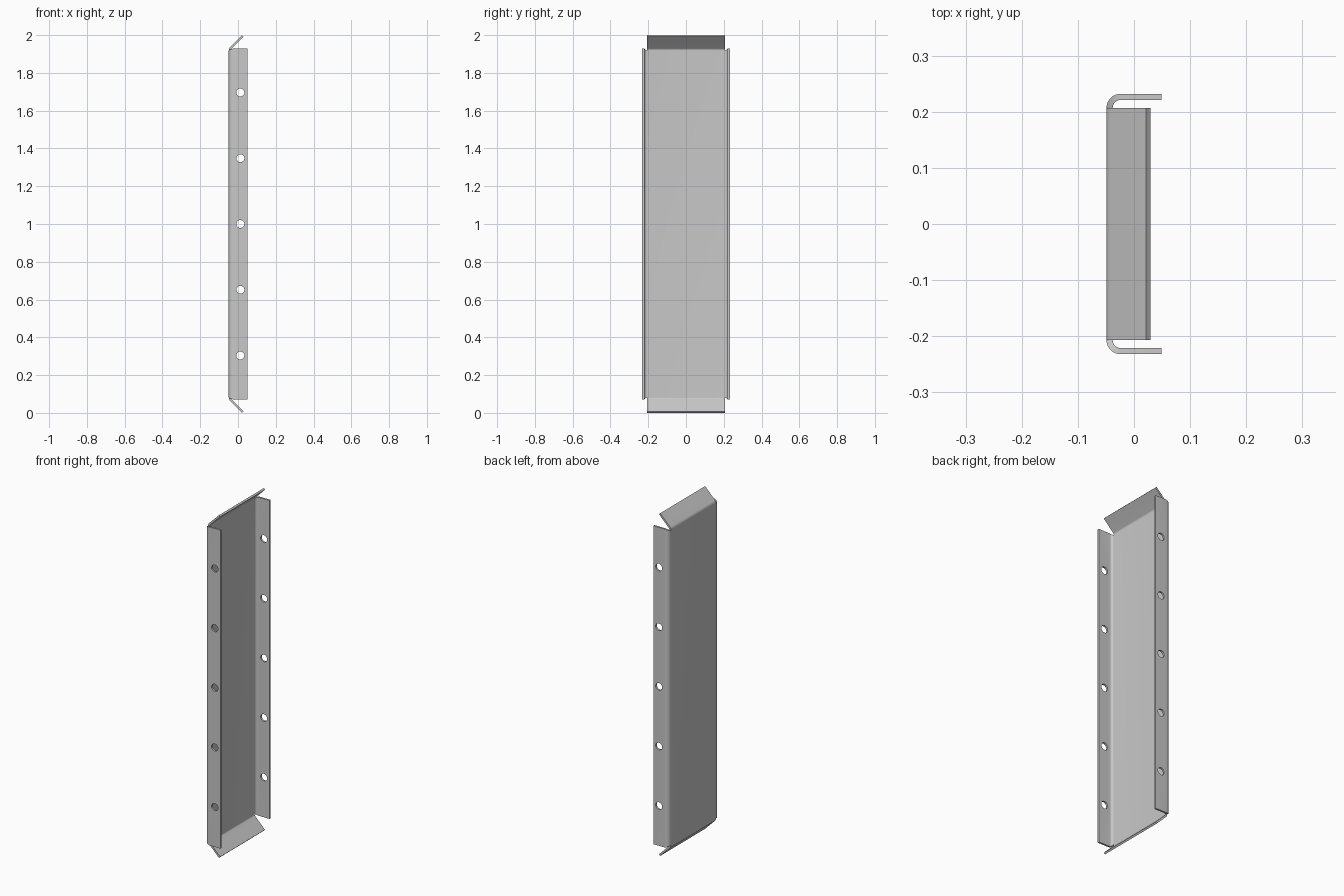
import bpy, bmesh
from math import sin, cos, pi
from mathutils import Matrix

if "Cube" in bpy.data.objects:
    bpy.data.objects.remove(bpy.data.objects["Cube"])

THICK = 0.011
RADIUS = 0.025       # outer bend radius
BACK, LIP = -0.049, 0.049
WIDE = 0.232         # half width over the flanges
WEB_W = WIDE - RADIUS
WEB_H = 0.919        # half height of the flat web
FLANGE_H = 0.929
STEPS = 8

steel = bpy.data.materials.new("grey_steel")
steel.use_nodes = True
GREY = (0.58, 0.58, 0.58, 1)
steel.diffuse_color = GREY
steel.node_tree.nodes["Principled BSDF"].inputs["Base Color"].default_value = GREY

bm = bmesh.new()


def sheet(edge_a, edge_b):
    """Skin a strip of quads between two matching rows of points."""
    a = [bm.verts.new(p) for p in edge_a]
    b = [bm.verts.new(p) for p in edge_b]
    for i in range(len(a) - 1):
        bm.faces.new((a[i], a[i + 1], b[i + 1], b[i]))


def bend(angle):
    """Outer offsets along a bend: (inward from the back, along the sheet)."""
    steps = [angle * i / STEPS for i in range(STEPS + 1)]
    return [(RADIUS * (1 - cos(t)), RADIUS * sin(t)) for t in steps]


# flat web
sheet([(BACK, -WEB_W, -WEB_H), (BACK, WEB_W, -WEB_H)],
      [(BACK, -WEB_W, WEB_H), (BACK, WEB_W, WEB_H)])

for s in (-1, 1):
    # side flange: quarter bend then a flat lip
    side = [(BACK + d, s * (WEB_W + w), WEB_H + (FLANGE_H - WEB_H) * i / STEPS)
            for i, (d, w) in enumerate(bend(pi / 2))]
    side.append((LIP, s * WIDE, FLANGE_H))
    sheet([(x, y, -h) for x, y, h in side], side)

    # end tab: half-right bend then a flat slope
    tab = [(BACK + d, s * (WEB_H + h)) for d, h in bend(pi / 4)]
    run = 1 - abs(tab[-1][1])
    tab.append((tab[-1][0] + run, s))
    sheet([(x, -WEB_W, z) for x, z in tab], [(x, WEB_W, z) for x, z in tab])

# weld, face outwards, stand on the ground
bmesh.ops.remove_doubles(bm, verts=bm.verts, dist=1e-5)
bmesh.ops.recalc_face_normals(bm, faces=bm.faces)
if max(bm.faces, key=lambda f: f.calc_area()).normal.x > 0:
    bmesh.ops.reverse_faces(bm, faces=bm.faces)
bmesh.ops.translate(bm, verts=bm.verts, vec=(0, 0, 1))

mesh = bpy.data.meshes.new("channel_panel")
bm.to_mesh(mesh)
bm.free()
mesh.materials.append(steel)
panel = bpy.data.objects.new("channel_panel", mesh)
bpy.context.collection.objects.link(panel)

# cutter for the five pairs of flange holes
bm = bmesh.new()
for i in range(-2, 3):
    place = Matrix.Translation((0.0125, 0, 1 + i * 0.348)) @ Matrix.Rotation(pi / 2, 4, "X")
    bmesh.ops.create_cone(bm, cap_ends=True, segments=32, radius1=0.021,
                          radius2=0.021, depth=0.6, matrix=place)
cut_mesh = bpy.data.meshes.new("hole_cutter")
bm.to_mesh(cut_mesh)
bm.free()
cut_mesh.materials.append(steel)
cutter = bpy.data.objects.new("hole_cutter", cut_mesh)
cutter.hide_render = True
bpy.context.collection.objects.link(cutter)

# sheet thickness, then holes
solid = panel.modifiers.new("thickness", "SOLIDIFY")
solid.thickness = THICK
solid.offset = -1
solid.use_even_offset = True
holes = panel.modifiers.new("holes", "BOOLEAN")
holes.operation = "DIFFERENCE"
holes.solver = "EXACT"
holes.object = cutter

bpy.ops.object.select_all(action="DESELECT")
panel.select_set(True)
bpy.context.view_layer.objects.active = panel
for name in ("thickness", "holes"):
    bpy.ops.object.modifier_apply(modifier=name)
bpy.data.objects.remove(cutter)
bpy.ops.object.shade_smooth_by_angle()
